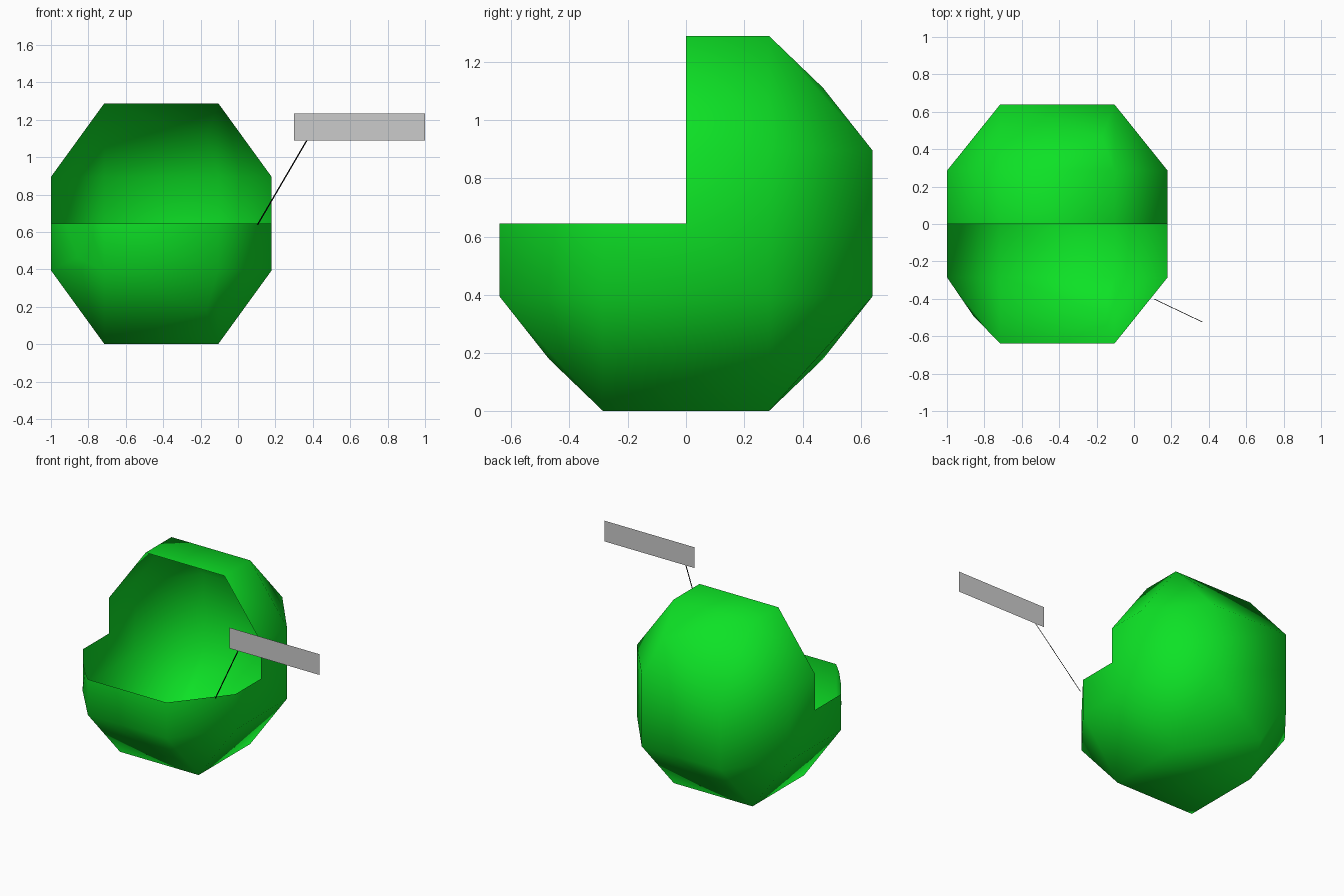
import bpy, bmesh
from mathutils import Vector

if "Cube" in bpy.data.objects:
    bpy.data.objects.remove(bpy.data.objects["Cube"])

CENTRE = Vector((-0.41, 0, 0.645))


def material(name, colour):
    m = bpy.data.materials.new(name)
    m.diffuse_color = colour
    m.use_nodes = True
    m.node_tree.nodes["Principled BSDF"].inputs["Base Color"].default_value = m.diffuse_color
    return m


def add_object(name, bm, mat=None, smooth=False):
    me = bpy.data.meshes.new(name)
    bm.to_mesh(me)
    bm.free()
    ob = bpy.data.objects.new(name, me)
    bpy.context.collection.objects.link(ob)
    if mat:
        me.materials.append(mat)
    for p in me.polygons:
        p.use_smooth = smooth
    return ob


def add_sheet(name, corners, mat=None):
    bm = bmesh.new()
    bm.faces.new([bm.verts.new(c) for c in corners])
    return add_object(name, bm, mat)


# Low-poly round shell: one octant of corner points mirrored to all eight
octant = [(0.305, 0.285, 0.643), (0.305, 0.64, 0.25), (0.59, 0.285, 0.25)]
ridge = (0.24, 0.47, 0.465)        # slight bulge on alternate corners
bm = bmesh.new()
for sx in (-1, 1):
    for sy in (-1, 1):
        for sz in (-1, 1):
            points = octant + ([ridge] if sx * sy * sz > 0 else [])
            for x, y, z in points:
                bm.verts.new(CENTRE + Vector((x * sx, y * sy, z * sz)))
bm.verts.new(CENTRE + Vector((-0.45, -0.49, -0.18)))  # uneven front left corner
bmesh.ops.convex_hull(bm, input=bm.verts[:])
bmesh.ops.dissolve_limit(bm, angle_limit=0.01, verts=bm.verts[:], edges=bm.edges[:])

# Open the upper front quarter, leaving a thin uncapped shell
for normal in ((0, 1, 0), (0, 0, 1)):
    bmesh.ops.bisect_plane(bm, geom=bm.verts[:] + bm.edges[:] + bm.faces[:],
                           plane_co=CENTRE, plane_no=normal, dist=1e-5)
gone = []
for f in bm.faces:
    c = f.calc_center_median() - CENTRE
    if c.y < -1e-4 and c.z > 1e-4:
        gone.append(f)
bmesh.ops.delete(bm, geom=gone, context='FACES')
bmesh.ops.recalc_face_normals(bm, faces=bm.faces[:])
add_object("cell_membrane", bm, material("green", (0.004, 0.76, 0.019, 1)), smooth=True)

# Plain label plate
add_sheet("label_plate", [(0.30, -0.525, 1.09), (1.0, -0.525, 1.09),
                          (1.0, -0.525, 1.235), (0.30, -0.525, 1.235)])

# Thin flat leader line from plate to shell rim
w = 0.004
add_sheet("leader_line", [(0.105 - w, -0.40, 0.64), (0.105 + w, -0.40, 0.64),
                          (0.368 + w, -0.525, 1.09), (0.368 - w, -0.525, 1.09)],
          material("black", (0.0, 0.0, 0.0, 1)))
